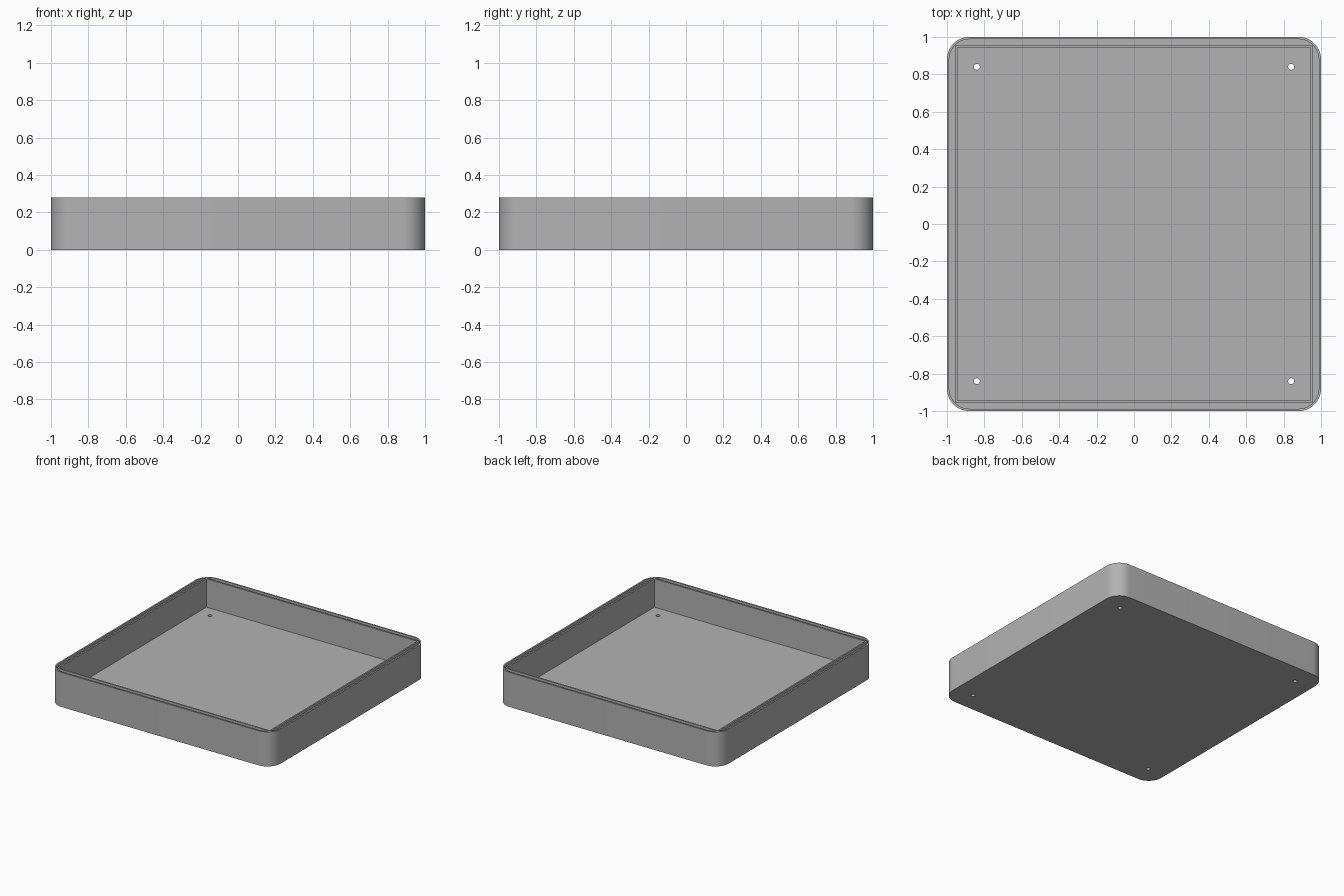
import bpy, bmesh, math

cube = bpy.data.objects.get("Cube")
if cube:
    bpy.data.objects.remove(cube, do_unlink=True)

HEIGHT = 0.28
FLOOR = 0.05
RADIUS = 0.12
CAVITY = 0.945          # half width of the square cavity
INNER_LIP = 0.957       # half width outside the inner lip
OUTER_LIP = 0.988       # half width inside the outer lip
GROOVE_DEPTH = 0.02
HOLE_POS = 0.84

grey = bpy.data.materials.new("plain grey")
grey.use_nodes = True
colour = (0.45, 0.45, 0.45, 1)
grey.diffuse_color = colour
grey.node_tree.nodes["Principled BSDF"].inputs["Base Color"].default_value = colour


def finish(bm, name):
    mesh = bpy.data.meshes.new(name)
    bm.to_mesh(mesh)
    bm.free()
    mesh.materials.append(grey)
    obj = bpy.data.objects.new(name, mesh)
    bpy.context.collection.objects.link(obj)
    return obj


def block(name, half, z0, z1, radius=0):
    """Square block with optional rounded vertical edges."""
    bm = bmesh.new()
    bmesh.ops.create_cube(bm, size=1)
    for v in bm.verts:
        v.co = (v.co.x * 2 * half, v.co.y * 2 * half, z1 if v.co.z > 0 else z0)
    if radius:
        upright = [e for e in bm.edges
                   if abs(e.verts[0].co.z - e.verts[1].co.z) > 1e-4]
        bmesh.ops.bevel(bm, geom=upright, offset=radius, segments=16,
                        profile=0.5, affect='EDGES')
    return finish(bm, name)


def pin(name, x, y):
    bm = bmesh.new()
    bmesh.ops.create_cone(bm, cap_ends=True, segments=24,
                          radius1=0.016, radius2=0.016, depth=0.4)
    bmesh.ops.translate(bm, verts=bm.verts, vec=(x, y, 0))
    return finish(bm, name)


def cut(target, cutter):
    mod = target.modifiers.new("cut", 'BOOLEAN')
    mod.operation = 'DIFFERENCE'
    mod.solver = 'EXACT'
    mod.object = cutter
    bpy.context.view_layer.objects.active = target
    bpy.ops.object.modifier_apply(modifier=mod.name)
    bpy.data.objects.remove(cutter, do_unlink=True)


# Tray body with rounded corners
tray = block("tray", 1, 0, HEIGHT, RADIUS)

# Groove running round the rim between two thin lips
groove = block("groove_cutter", OUTER_LIP, HEIGHT - GROOVE_DEPTH, HEIGHT + 0.1,
               RADIUS - (1 - OUTER_LIP))
cut(groove, block("groove_core", INNER_LIP, 0, 1))
cut(tray, groove)

# Square cavity
cut(tray, block("cavity_cutter", CAVITY, FLOOR, 1))

# Screw holes through the floor
for sx in (-1, 1):
    for sy in (-1, 1):
        cut(tray, pin("hole_cutter", sx * HOLE_POS, sy * HOLE_POS))

# Smooth corners with crisp edges
bpy.ops.object.select_all(action='DESELECT')
tray.select_set(True)
bpy.context.view_layer.objects.active = tray
bpy.ops.object.shade_smooth_by_angle(angle=math.radians(30))
